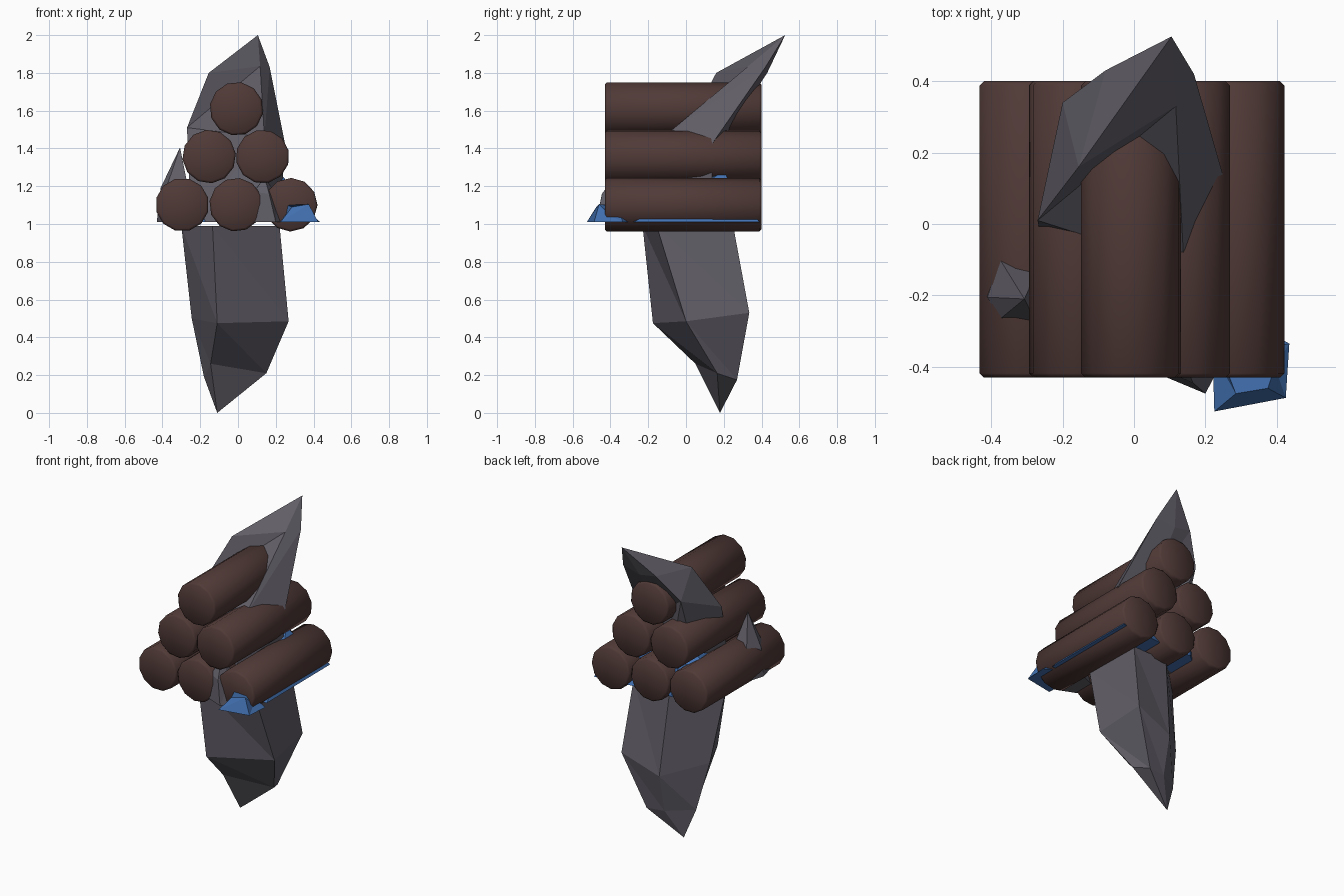
import bpy, bmesh, math

if "Cube" in bpy.data.objects:
    bpy.data.objects.remove(bpy.data.objects["Cube"])


def material(name, rgb):
    m = bpy.data.materials.new(name)
    m.diffuse_color = (*rgb, 1)
    m.use_nodes = True
    m.node_tree.nodes["Principled BSDF"].inputs["Base Color"].default_value = m.diffuse_color
    return m


STONE = material("grey stone", (0.118, 0.110, 0.134))
BLUE = material("blue crystal", (0.055, 0.165, 0.44))
WOOD = material("dark brown wood", (0.080, 0.042, 0.038))


def finish(name, bm, mat, smooth=False):
    bmesh.ops.recalc_face_normals(bm, faces=bm.faces[:])
    for f in bm.faces:
        f.smooth = smooth
    me = bpy.data.meshes.new(name)
    bm.to_mesh(me)
    bm.free()
    me.materials.append(mat)
    ob = bpy.data.objects.new(name, me)
    bpy.context.collection.objects.link(ob)
    return ob


def shard(name, mat, rings, tip=None):
    """Loft rings of equal count into a faceted rock, closed by a tip or a flat cap."""
    bm = bmesh.new()
    loops = [[bm.verts.new(p) for p in r] for r in rings]
    n = len(loops[0])
    for lo, hi in zip(loops, loops[1:]):
        for i in range(n):
            j = (i + 1) % n
            bm.faces.new((lo[i], lo[j], hi[j]))
            bm.faces.new((lo[i], hi[j], hi[i]))
    bm.faces.new(loops[0])
    if tip:
        t = bm.verts.new(tip)
        for i in range(n):
            bm.faces.new((loops[-1][i], loops[-1][(i + 1) % n], t))
    else:
        bm.faces.new(loops[-1])
    return finish(name, bm, mat)


def at(z, *pts):
    return [(x, y, z) for x, y in pts]


# Large leaning spike above the split plane
shard("upper_spike", STONE, [
    at(1.01, (-.25, -.10), (.14, -.25), (.22, .14), (.0, .20), (-.20, .12)),
    [(-.27, .01, 1.51), (.14, -.12, 1.46), (.25, .135, 1.42), (.05, .22, 1.48), (-.20, .34, 1.65)],
    [(-.155, .16, 1.80), (.117, .33, 1.836), (.168, .42, 1.83), (.04, .43, 1.80), (-.08, .43, 1.82)],
], (.105, .525, 2.0))

# Hanging spike below the split plane
shard("lower_spike", STONE, [
    at(.99, (-.135, -.23), (.22, -.155), (.21, .25), (-.05, .24), (-.30, .0)),
    [(-.11, -.175, .475), (.268, .0, .485), (.24, .335, .53), (-.02, .31, .43), (-.245, .10, .50)],
    [(-.145, .05, .26), (.15, .165, .21), (.10, .27, .175), (-.02, .255, .18), (-.18, .15, .19)],
], (-.11, .18, 0.0))

# Small stone shards poking out between the logs
shard("left_shard", STONE, [
    at(1.01, (-.40, -.32), (-.22, -.32), (-.22, -.10), (-.38, -.03), (-.43, -.20)),
    [(-.38, -.27, 1.19), (-.27, -.28, 1.22), (-.27, -.13, 1.22), (-.375, -.10, 1.21), (-.41, -.205, 1.19)],
], (-.307, -.21, 1.405))
shard("front_shard", STONE, [
    at(1.01, (.08, -.425), (.20, -.475), (.26, -.36), (.18, -.25), (.07, -.30)),
    [(.085, -.41, 1.17), (.165, -.445, 1.16), (.20, -.36, 1.16), (.17, -.29, 1.17), (.09, -.32, 1.18)],
], (.14, -.38, 1.25))

# Blue crystals
shard("front_blue_crystal", BLUE, [
    at(1.01, (.225, -.525), (.425, -.487), (.435, -.335), (.32, -.27), (.22, -.36)),
    [(.285, -.475, 1.09), (.375, -.46, 1.105), (.395, -.40, 1.045), (.33, -.36, 1.09), (.26, -.41, 1.10)],
])
shard("right_blue_crystal", BLUE, [
    at(1.01, (.25, -.30), (.408, -.28), (.405, .39), (.10, .36), (.03, .05)),
    at(1.15, (.25, -.05), (.32, .0), (.32, .27), (.14, .28), (.10, .08)),
], (.215, .20, 1.28))
shard("left_blue_crystal", BLUE, [
    at(1.01, (-.20, -.14), (.02, -.06), (.05, .28), (-.14, .36), (-.30, .22)),
    at(1.21, (-.21, .02), (-.02, .04), (-.01, .24), (-.16, .30), (-.30, .235)),
], (-.12, .16, 1.31))

# Pyramid of six logs lying front to back
LOG_R, SIDES = .142, 12
Y0, Y1 = -.43, .40


def log(name, cx, cz, turn):
    bm = bmesh.new()
    rings = []
    for y, r in ((Y0, LOG_R - .012), (Y0 + .012, LOG_R), (Y1 - .012, LOG_R), (Y1, LOG_R - .012)):
        rings.append([bm.verts.new((cx + r * math.cos(turn + 2 * math.pi * i / SIDES), y,
                                    cz + r * math.sin(turn + 2 * math.pi * i / SIDES)))
                      for i in range(SIDES)])
    for a, b in zip(rings, rings[1:]):
        for i in range(SIDES):
            j = (i + 1) % SIDES
            bm.faces.new((a[i], a[j], b[j], b[i]))
    for ring, y in ((rings[0], Y0 + .01), (rings[-1], Y1 - .01)):
        c = bm.verts.new((cx, y, cz))
        for i in range(SIDES):
            bm.faces.new((ring[i], ring[(i + 1) % SIDES], c))
    finish(name, bm, WOOD, smooth=True)


spots = [(-.295, 1.102), (-.01, 1.102), (.279, 1.102), (-.153, 1.357), (.13, 1.357), (-.008, 1.61)]
for k, (x, z) in enumerate(spots):
    log(f"log_{k + 1}", x, z, math.radians(15 + 7 * k))
